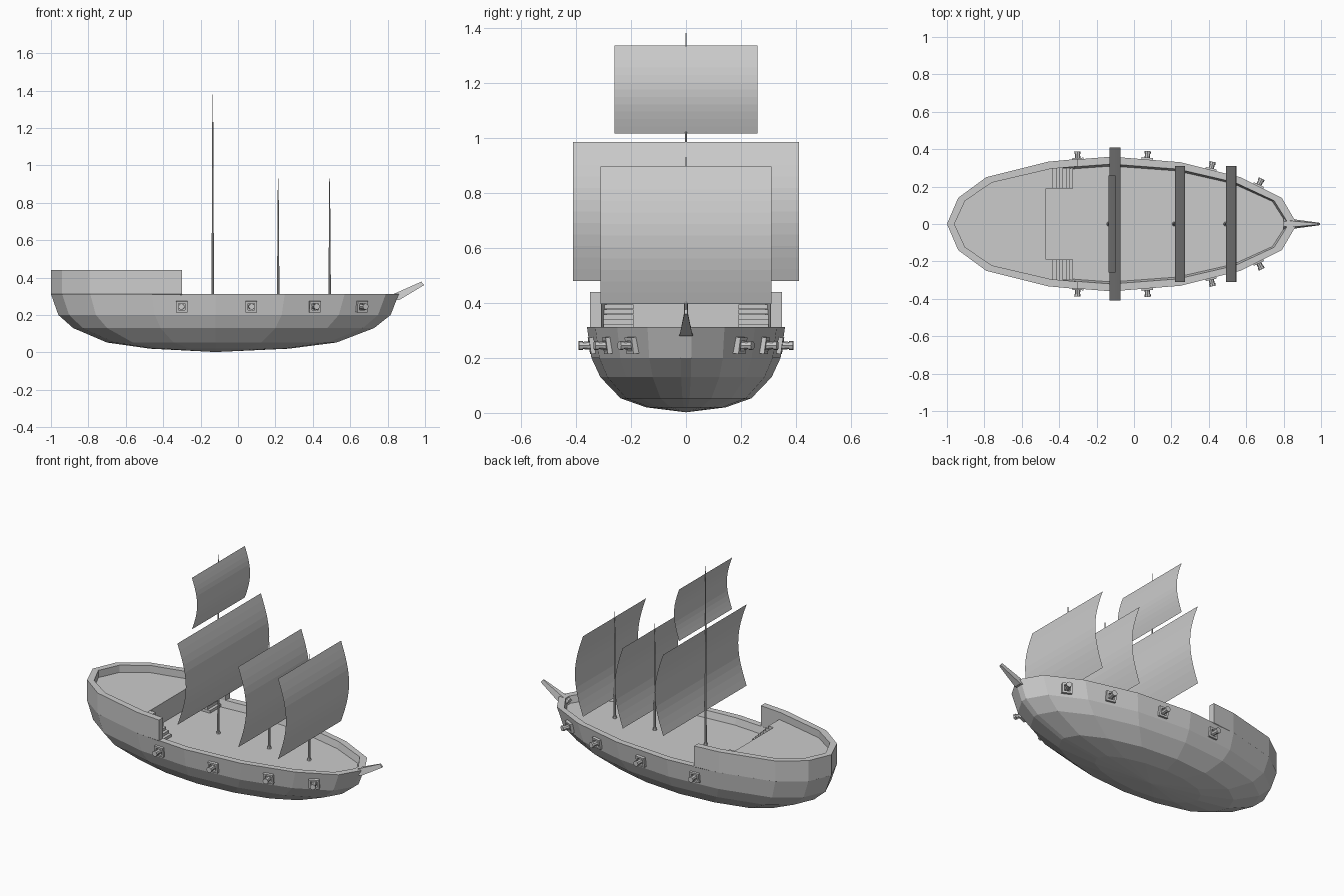
import bpy, bmesh, math
from mathutils import Matrix, Vector

if "Cube" in bpy.data.objects:
    bpy.data.objects.remove(bpy.data.objects["Cube"])

CX = -0.12                      # widest station of the hull
DECK, RIM, POOP, POOP_RIM = 0.27, 0.312, 0.395, 0.44
HALF = [(-1, 0), (-.94, .14), (-.79, .25), (-.46, .333), (-.12, .36),
        (.25, .33), (.57, .25), (.79, .14), (.86, .02)]


def finish(name, bm):
    bmesh.ops.recalc_face_normals(bm, faces=bm.faces)
    me = bpy.data.meshes.new(name)
    bm.to_mesh(me)
    bm.free()
    ob = bpy.data.objects.new(name, me)
    bpy.context.collection.objects.link(ob)
    return ob


def scaled(pts, sx, sy):
    return [(CX + (x - CX) * sx, y * sy) for x, y in pts]


def loft(bm, rings, closed=True):
    """Skin quads between successive rings of points."""
    vs = [[bm.verts.new(p) for p in r] for r in rings]
    for a, b in zip(vs, vs[1:]):
        n = len(a)
        for i in range(n if closed else n - 1):
            j = (i + 1) % n
            bm.faces.new((a[i], a[j], b[j], b[i]))
    return vs


def at(pts, z):
    return [(x, y, z) for x, y in pts]


def box(bm, lo, hi):
    lo, hi = Vector(lo), Vector(hi)
    m = Matrix.Translation((lo + hi) / 2) @ Matrix.Diagonal((*(hi - lo), 1))
    bmesh.ops.create_cube(bm, size=1, matrix=m)


def cone(bm, r1, r2, depth, matrix, seg=8):
    bmesh.ops.create_cone(bm, cap_ends=True, segments=seg, radius1=r1,
                          radius2=r2, depth=depth, matrix=matrix)


# hull with rim and main deck
outline = HALF + [(x, -y) for x, y in reversed(HALF[1:])]
bm = bmesh.new()
levels = [(.40, .02), (.66, .053), (.865, .13), (.955, .2), (1, RIM)]
rings = [at(scaled(outline, s, s), z) for s, z in levels]
rings += [at(scaled(outline, .955, .89), RIM), at(scaled(outline, .945, .86), DECK)]
vs = loft(bm, rings)
bm.faces.new(vs[-1])
keel = bm.verts.new((CX, 0, .002))
for i, v in enumerate(vs[0]):
    bm.faces.new((v, vs[0][(i + 1) % len(vs[0])], keel))
finish("hull", bm)

# raised stern bulwark
half = HALF[:4] + [(-.30, .348)]
outer = [(x, -y) for x, y in reversed(half[1:])] + half
inner = scaled(outer, .955, .885)
inner[0], inner[-1] = (-.30, -.308), (-.30, .308)
bm = bmesh.new()
vs = loft(bm, [at(outer, RIM - .001), at(outer, POOP_RIM), at(inner, POOP_RIM),
               at(inner, DECK), at(outer, RIM - .001)], closed=False)
bmesh.ops.remove_doubles(bm, verts=bm.verts, dist=1e-5)
bmesh.ops.holes_fill(bm, edges=[e for e in bm.edges if e.is_boundary], sides=4)
finish("stern_bulwark", bm)

# stern deck with its front wall
side = scaled(HALF[:3], .955, .885) + [(-.47, .29)]
poly = [(x, -y) for x, y in reversed(side[1:])] + side
bm = bmesh.new()
vs = loft(bm, [at(poly, DECK), at(poly, POOP)])
bm.faces.new(vs[0])
bm.faces.new(vs[1])
finish("stern_deck", bm)

# stairs on both sides
for s, label in ((-1, "right"), (1, "left")):
    bm = bmesh.new()
    n = 7
    h = (POOP - DECK) / n
    for i in range(n):
        y0, y1 = sorted((s * .19, s * .30))
        box(bm, (-.47, y0, DECK + i * h), (-.325 - i * .018, y1, DECK + (i + 1) * h - .001))
    finish("stairs_" + label, bm)

# bowsprit: tapered beam
bm = bmesh.new()
vs = loft(bm, [[(.80, -.03, .285), (.80, .03, .285), (.80, .012, .30), (.80, -.012, .30)],
               [(.862, -.024, .28), (.862, .024, .28), (.845, .016, .318), (.845, -.016, .318)],
               [(.995, -.006, .36), (.995, .006, .36), (.98, .004, .378), (.98, -.004, .378)]])
bm.faces.new(vs[0])
bm.faces.new(vs[-1])
finish("bowsprit", bm)

# masts with small feet
for name, x, top in (("main_mast", -.135, 1.38), ("middle_mast", .215, .93), ("fore_mast", .49, .93)):
    bm = bmesh.new()
    cone(bm, .007, .002, top - DECK, Matrix.Translation((x, 0, (top + DECK) / 2)))
    cone(bm, .012, .009, .016, Matrix.Translation((x, 0, DECK + .008)))
    finish(name, bm)

# billowing sails: thin curved sheets
for name, x, w, z0, z1, d in (("main_sail", -.13, .41, .48, .985, .058),
                              ("top_sail", -.135, .26, 1.015, 1.335, .036),
                              ("middle_sail", .218, .31, .395, .895, .055),
                              ("fore_sail", .492, .31, .395, .895, .055)):
    bm = bmesh.new()
    n = 12
    prof = [(x + d * math.sin(math.pi * i / n), z0 + (z1 - z0) * i / n) for i in range(n + 1)]
    loft(bm, [[(px, y, z) for px, z in prof] for y in (-w, w)], closed=False)
    finish(name, bm)

# cannons in square gun ports, each square to the hull side
for k, (x, y, yaw) in enumerate(((-.30, .338, -3), (.07, .340, 4), (.41, .284, 13), (.662, .197, 25))):
    for s, label in ((-1, "right"), (1, "left")):
        a = math.radians(yaw)
        nrm = Vector((math.sin(a), s * math.cos(a), 0))
        tan = Vector((nrm.y, -nrm.x, 0))
        base = Matrix((tan, nrm, (0, 0, 1))).transposed().to_4x4()
        base.translation = (x, y * s, .245)
        bm = bmesh.new()
        tilt = base @ Matrix.Rotation(math.radians(-8), 4, 'X')
        for dx, dz, w, h in ((0, .024, .06, .012), (0, -.024, .06, .012),
                             (.024, 0, .012, .036), (-.024, 0, .012, .036)):
            bmesh.ops.create_cube(bm, size=1, matrix=tilt @ Matrix.Translation((dx, 0, dz))
                                  @ Matrix.Diagonal((w, .022, h, 1)))
        along = Matrix.Rotation(math.radians(-90), 4, 'X')
        cone(bm, .016, .013, .05, base @ Matrix.Translation((0, .015, 0)) @ along)
        cone(bm, .017, .017, .014, base @ Matrix.Translation((0, .043, 0)) @ along)
        finish(f"cannon_{label}_{k + 1}", bm)
